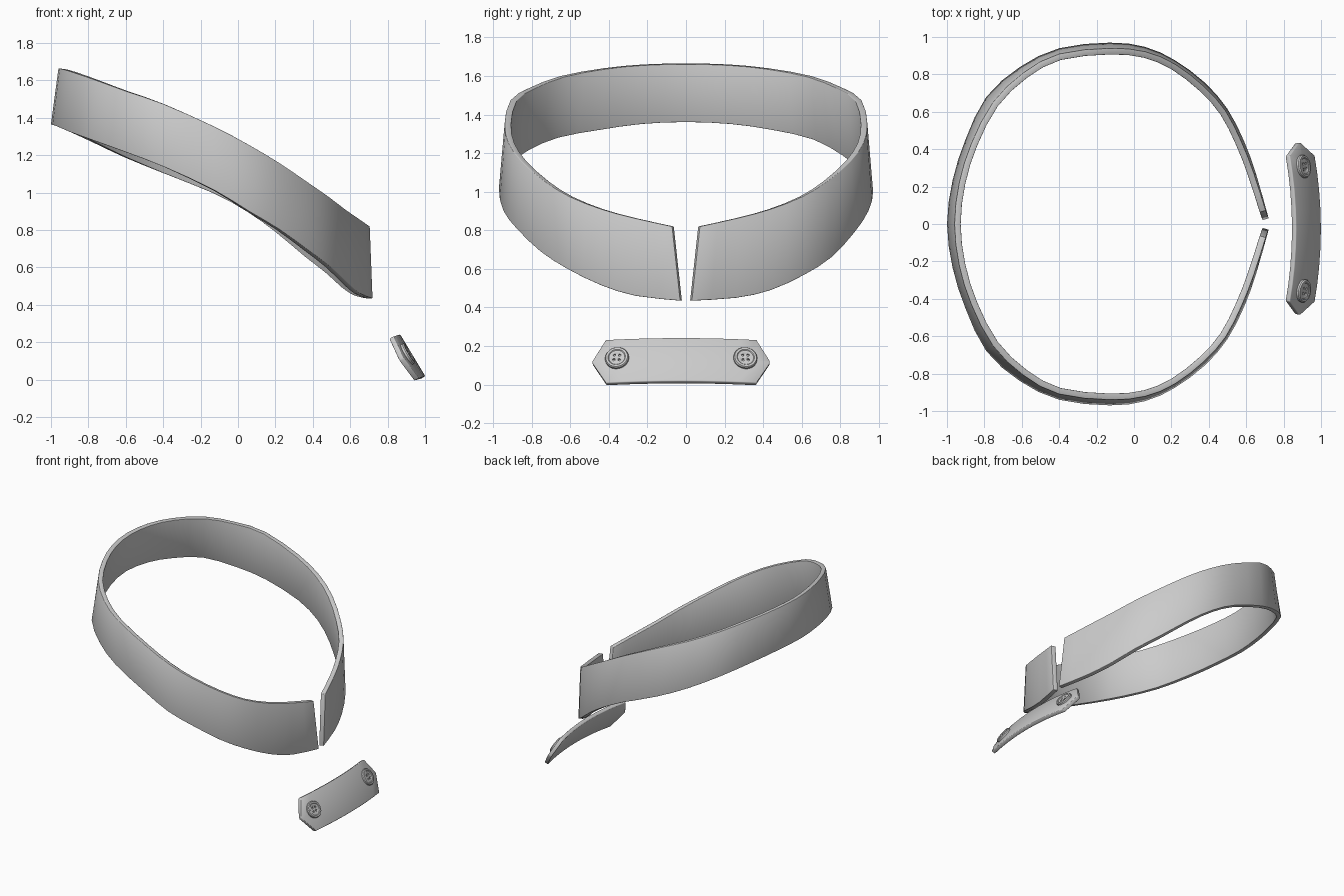
import bpy, bmesh, math
from mathutils import Vector, Matrix

if "Cube" in bpy.data.objects:
    bpy.data.objects.remove(bpy.data.objects["Cube"])


def add_mesh(name, bm, angle=35):
    me = bpy.data.meshes.new(name)
    bm.to_mesh(me)
    bm.free()
    ob = bpy.data.objects.new(name, me)
    bpy.context.collection.objects.link(ob)
    bpy.ops.object.select_all(action='DESELECT')
    ob.select_set(True)
    bpy.context.view_layer.objects.active = ob
    bpy.ops.object.shade_smooth_by_angle(angle=math.radians(angle))
    return ob


def strip(name, columns, thickness, bevel):
    """Skin neighbouring columns of points, then thicken inwards."""
    bm = bmesh.new()
    cols = [[bm.verts.new(p) for p in c] for c in columns]
    for a, b in zip(cols, cols[1:]):
        for i in range(len(a) - 1):
            bm.faces.new((a[i], b[i], b[i + 1], a[i + 1]))
    ob = add_mesh(name, bm)
    s = ob.modifiers.new("thickness", 'SOLIDIFY')
    s.thickness, s.offset, s.use_even_offset = thickness, -1, True
    b = ob.modifiers.new("soft_edge", 'BEVEL')
    b.width, b.segments, b.limit_method = bevel, 2, 'ANGLE'
    b.angle_limit = math.radians(50)
    return ob


def refine(columns):
    """Add one smooth in-between column per span."""
    pts = [[Vector(p) for p in c] for c in columns]
    out = []
    for i in range(len(pts) - 1):
        p0, p1, p2, p3 = (pts[min(max(k, 0), len(pts) - 1)] for k in range(i - 1, i + 3))
        out += [p1, [(9 * (b + c) - a - d) / 16 for a, b, c, d in zip(p0, p1, p2, p3)]]
    return out + [pts[-1]]


# Collar band: lower edge x y z, upper edge x y z, lift of the -y lower edge; back to front
half = [
    (-1.00, 0, 1.365, -.96, 0, 1.665, 0),
    (-.97, .235, 1.355, -.935, .22, 1.66, 0),
    (-.90, .455, 1.325, -.87, .43, 1.64, 0),
    (-.79, .68, 1.275, -.755, .65, 1.60, .01),
    (-.61, .84, 1.19, -.59, .81, 1.54, .03),
    (-.40, .94, 1.105, -.40, .91, 1.475, .035),
    (-.13, .97, 1.0, -.13, .94, 1.355, .015),
    (.06, .947, .90, .06, .922, 1.255, 0),
    (.22, .875, .79, .22, .855, 1.16, .015),
    (.38, .755, .66, .375, .735, 1.055, .03),
    (.50, .615, .57, .49, .605, .975, .03),
    (.59, .44, .49, .575, .44, .91, .025),
    (.655, .26, .45, .64, .275, .865, .01),
    (.72, .03, .435, .705, .072, .82, 0),
]


def column(row, side):
    bx, by, bz, tx, ty, tz, lift = row
    return [(bx, side * by, bz + (lift if side < 0 else 0)), (tx, side * ty, tz)]


path = [column(r, 1) for r in reversed(half)] + [column(r, -1) for r in half[1:]]
strip("collar_band", refine(path), .034, .003)

# Bowed buttoned tab with pointed ends
YC = -.025
normal = Vector((.86, 0, .51))


def tab_point(y, t):
    bow = -.047 * (abs(y) / .46) ** 2
    base = Vector((.934, YC + y, .131)) + Vector((1, 0, .3)) * bow
    half_h = .006 if abs(y) > .45 else .112
    return base + Vector((-.6, 0, 1)) * half_h * t


ys = [-.46, -.39, -.3, -.21, -.1, 0, .1, .21, .3, .39, .46]
strip("tab", [[tab_point(y, t) for t in (-1, 0, 1)] for y in ys], .028, .005)

# Four-hole buttons
profile = [(.062, -.006), (.062, .01), (.057, .017), (.046, .017), (.042, .013)]
N = 24
for side, label in ((1, "right"), (-1, "left")):
    y = .332 * side
    axis = (normal + Vector((0, .14 * side, 0))).normalized()
    mat = Matrix.Translation(tab_point(y, .1)) @ axis.to_track_quat('Z', 'Y').to_matrix().to_4x4()
    bm = bmesh.new()
    rings = [[bm.verts.new((r * math.cos(2 * math.pi * i / N), r * math.sin(2 * math.pi * i / N), h))
              for i in range(N)] for r, h in profile]
    for a, b in zip(rings, rings[1:]):
        for i in range(N):
            j = (i + 1) % N
            bm.faces.new((a[i], a[j], b[j], b[i]))
    bm.faces.new(rings[-1])
    bm.faces.new(rings[0][::-1])
    button = add_mesh("button_" + label, bm)
    button.matrix_world = mat

    bm = bmesh.new()
    for sx in (-1, 1):
        for sy in (-1, 1):
            bmesh.ops.create_cone(bm, cap_ends=True, segments=10, radius1=.007, radius2=.007,
                                  depth=.03, matrix=Matrix.Translation((sx * .014, sy * .014, .017)))
    cutter = add_mesh("hole_cutter_" + label, bm)
    cutter.matrix_world = mat
    cutter.hide_render = True
    cutter.hide_set(True)
    m = button.modifiers.new("holes", 'BOOLEAN')
    m.operation, m.solver, m.object = 'DIFFERENCE', 'EXACT', cutter
